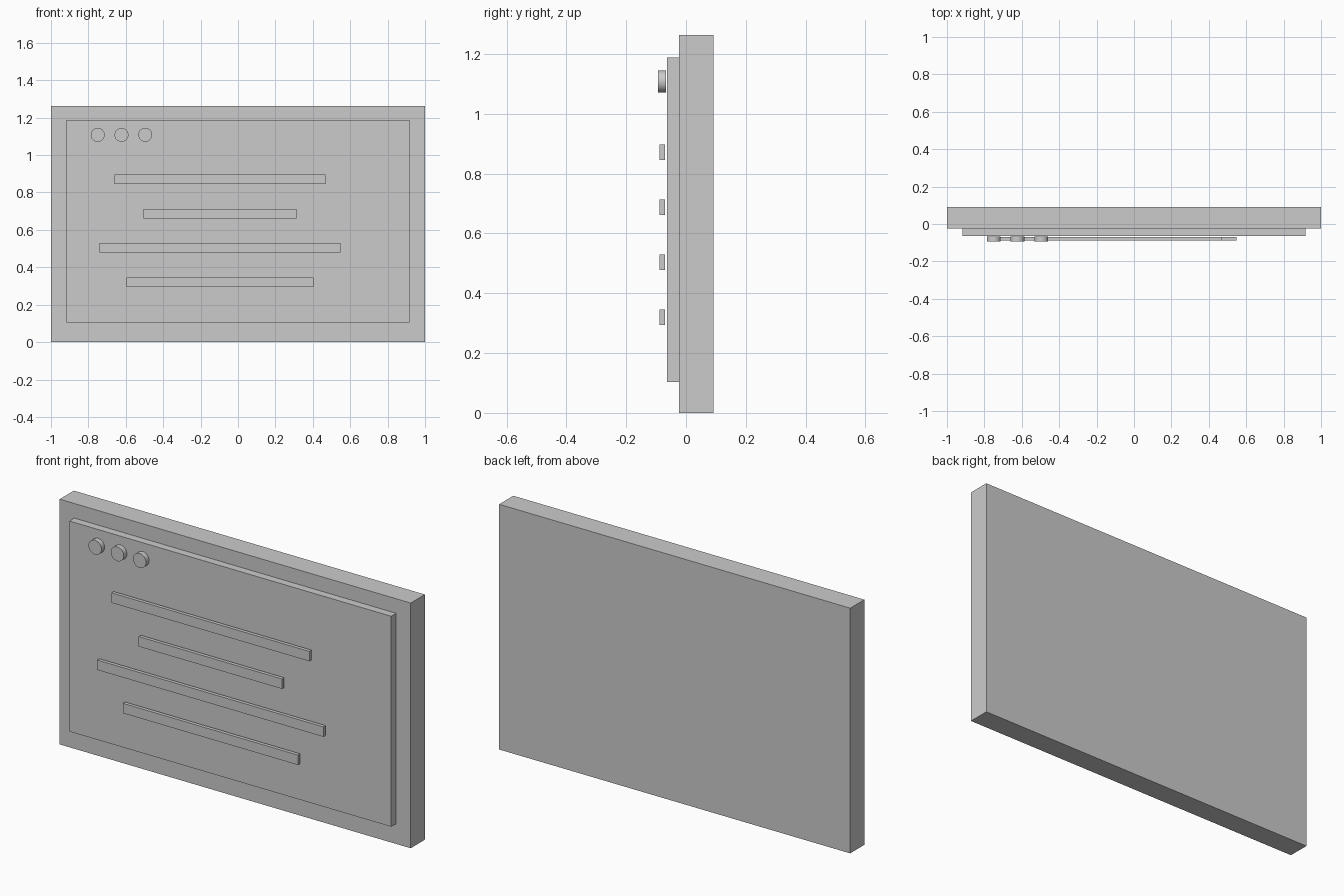
import bpy
import math

if "Cube" in bpy.data.objects:
    bpy.data.objects.remove(bpy.data.objects["Cube"])


def box(name, x, y, z):
    """Box from (min, max) ranges on each axis."""
    bpy.ops.mesh.primitive_cube_add(size=1, location=[(a + b) / 2 for a, b in (x, y, z)])
    ob = bpy.context.object
    ob.name = name
    ob.scale = [b - a for a, b in (x, y, z)]
    bpy.ops.object.transform_apply(location=False, rotation=False, scale=True)
    return ob


# Thick backing slab and raised front panel
box("window_frame", (-1, 1), (-0.023, 0.092), (0, 1.263))
box("screen_panel", (-0.917, 0.917), (-0.063, -0.023), (0.104, 1.188))

# Row of three round buttons in the top left corner
for i in range(3):
    bpy.ops.mesh.primitive_cylinder_add(
        vertices=32, radius=0.037, depth=0.026,
        location=(-0.75 + 0.127 * i, -0.08, 1.108), rotation=(math.pi / 2, 0, 0))
    bpy.context.object.name = f"button_{i + 1}"
    bpy.ops.object.shade_smooth_by_angle(angle=math.radians(30))

# Four centred line bars, floating just in front of the panel
for i, width in enumerate((1.128, 0.816, 1.289, 0.998)):
    cx, cz = -0.096, 0.871 - 0.1838 * i
    box(f"line_bar_{i + 1}", (cx - width / 2, cx + width / 2),
        (-0.088, -0.07), (cz - 0.0255, cz + 0.0255))
